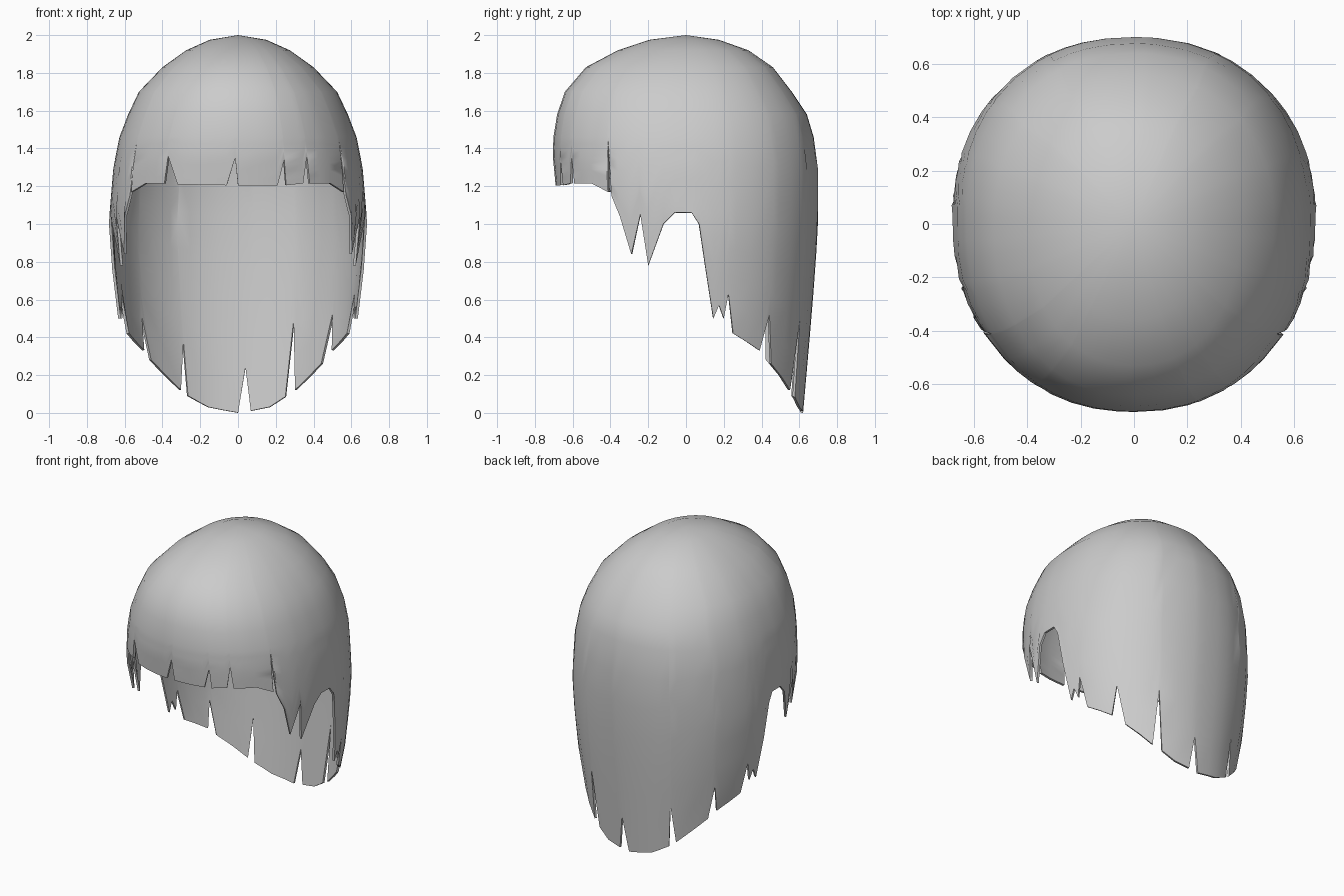
import bpy, bmesh, math

if "Cube" in bpy.data.objects:
    bpy.data.objects.remove(bpy.data.objects["Cube"])

N = 2.2  # superellipse exponent of the head cross-section

# profiles: (z, half size)
WIDTH = [(2, 0), (1.97, .18), (1.88, .35), (1.71, .52), (1.5, .62), (1.3, .66),
         (1.0, .685), (.8, .675), (.5, .645), (.4, .62), (.2, .585), (0, .56)]
WIDTH_FRONT = WIDTH[:6] + [(1.05, .68), (.78, .645)]
BACK = [(2, 0), (1.98, .16), (1.92, .33), (1.83, .46), (1.7, .56), (1.58, .64),
        (1.38, .70), (1.0, .70), (.7, .68), (.4, .655), (0, .62)]
FRONT = [(2, 0), (1.98, .18), (1.92, .36), (1.83, .53), (1.69, .65), (1.52, .70),
         (1.36, .705), (1.2, .69), (.78, .66)]

# hem outline: fringe (x, z), side locks (y, z), back (x, z)
FRINGE_R = [(0, 1.205), (.21, 1.205), (.245, 1.34), (.255, 1.205), (.345, 1.215),
            (.365, 1.36), (.38, 1.215), (.49, 1.215), (.56, 1.17)]
FRINGE_L = [(.015, 1.35), (.06, 1.205), (.32, 1.21), (.37, 1.36), (.39, 1.215),
            (.49, 1.215), (.565, 1.17)]
SIDE = [(-.412, 1.42), (-.395, 1.15), (-.35, 1.04), (-.29, .84), (-.242, 1.05),
        (-.2, .78), (-.12, 1.0), (-.06, 1.06), (.03, 1.06), (.07, 1.0), (.105, .76),
        (.145, .5), (.175, .57), (.2, .5), (.225, .63), (.25, .42), (.39, .33)]
BACK_R = [(.51, .52), (.45, .26), (.31, .12), (.30, .49), (.255, .085), (.17, .03),
          (.07, .01), (.04, .24), (0, 0)]
BACK_L = [(.52, .51), (.47, .28), (.31, .12), (.295, .38), (.27, .09), (.16, .03)]


def interp(table, z):
    for (z0, v0), (z1, v1) in zip(table, table[1:]):
        if z >= z1:
            return v0 + (v1 - v0) * (z0 - z) / (z0 - z1)
    return table[-1][1]


def surface(phi, z):
    s, c = math.sin(phi), math.cos(phi)
    a = interp(WIDTH_FRONT if c > 0 else WIDTH, z)
    b = interp(FRONT if c > 0 else BACK, z)
    return (math.copysign(a * abs(s) ** (2 / N), s),
            math.copysign(b * abs(c) ** (2 / N), -c), z)


def half_hem(fringe, back):
    """Hem points of one side as (angle from the front, z)."""
    out = []
    def add(phi, z):
        if out:
            phi = max(phi, out[-1][0] + .006)
        out.append((min(phi, math.pi), z))
    for x, z in fringe:
        add(math.asin(min(1, x / interp(WIDTH_FRONT, z)) ** (N / 2)), z)
    for y, z in SIDE:
        r = min(1, abs(y) / interp(FRONT if y < 0 else BACK, z)) ** (N / 2)
        add(math.acos(math.copysign(r, -y)), z)
    for x, z in back:
        add(math.pi - math.asin(min(1, x / interp(WIDTH, z)) ** (N / 2)), z)
    return out


# columns all round the head, with extra ones in wide gaps
hem = half_hem(FRINGE_R, BACK_R)
hem += [(2 * math.pi - p, z) for p, z in reversed(half_hem(FRINGE_L, BACK_L))]
columns = []
for (p0, z0), (p1, z1) in zip(hem, hem[1:] + [(2 * math.pi, hem[0][1])]):
    n = max(1, math.ceil((p1 - p0) / math.radians(11)))
    columns += [(p0 + (p1 - p0) * k / n, z0 + (z1 - z0) * k / n) for k in range(n)]

# hair shell: fixed rings on the crown, stretched rings down to the hem
CROWN = [1.975, 1.92, 1.83, 1.70, 1.58, 1.46]
LOWER = 7
bm = bmesh.new()
apex = bm.verts.new((0, 0, 2))
grid = []
for phi, zh in columns:
    zs = CROWN + [1.46 + (zh - 1.46) * k / LOWER for k in range(1, LOWER + 1)]
    grid.append([bm.verts.new(surface(phi, z)) for z in zs])
for c0, c1 in zip(grid, grid[1:] + grid[:1]):
    bm.faces.new((apex, c0[0], c1[0]))
    for i in range(len(c0) - 1):
        bm.faces.new((c0[i + 1], c1[i + 1], c1[i], c0[i]))
mesh = bpy.data.meshes.new("hair")
bm.to_mesh(mesh)
bm.free()
hair = bpy.data.objects.new("hair", mesh)
bpy.context.collection.objects.link(hair)
bpy.context.view_layer.objects.active = hair
hair.select_set(True)

# thin wall
wall = hair.modifiers.new("wall", 'SOLIDIFY')
wall.thickness = .014
wall.offset = -1
bpy.ops.object.modifier_apply(modifier=wall.name)
bpy.ops.object.shade_smooth_by_angle(angle=math.radians(40))
